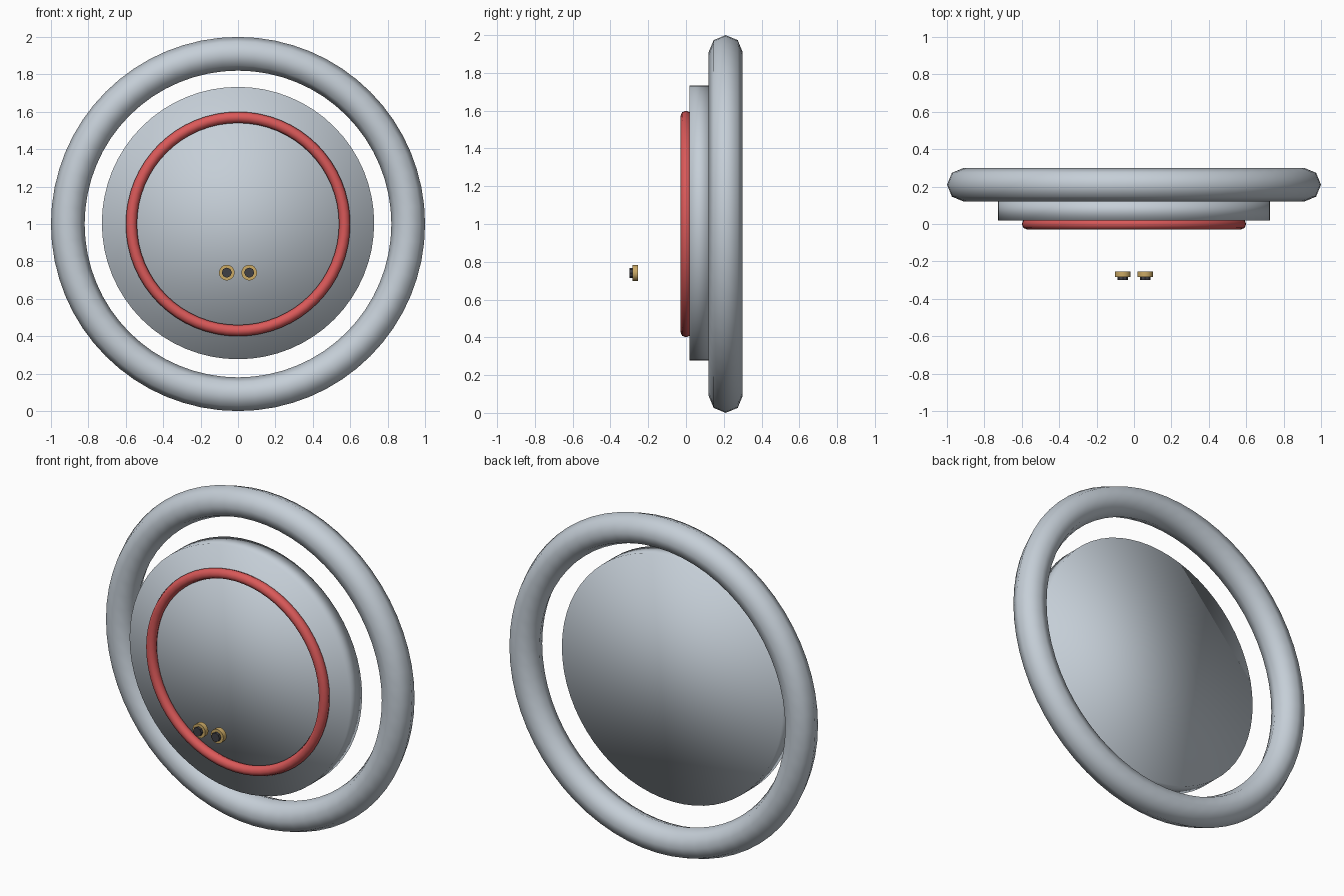
import bpy
from math import pi

cube = bpy.data.objects.get("Cube")
if cube:
    bpy.data.objects.remove(cube, do_unlink=True)


def make_material(name, rgb):
    mat = bpy.data.materials.new(name)
    mat.use_nodes = True
    color = (*rgb, 1)
    mat.diffuse_color = color
    mat.node_tree.nodes["Principled BSDF"].inputs["Base Color"].default_value = color
    return mat


steel = make_material("pale_steel", (0.56, 0.62, 0.68))
red = make_material("red", (0.70, 0.10, 0.10))
brass = make_material("brass", (0.60, 0.40, 0.13))
dark = make_material("dark_grey", (0.05, 0.05, 0.06))


def finish(name, mat):
    obj = bpy.context.object
    obj.name = obj.data.name = name
    obj.data.materials.append(mat)
    return obj


def ring(name, mat, y, major, minor, sides):
    """Smooth torus facing the front."""
    bpy.ops.mesh.primitive_torus_add(
        location=(0, y, 1), rotation=(pi / 2, 0, 0), major_radius=major,
        minor_radius=minor, major_segments=64, minor_segments=sides)
    bpy.ops.object.shade_smooth()
    return finish(name, mat)


def disc(name, mat, x, z, front, back, radius, sides):
    """Cylinder along y between two depths."""
    bpy.ops.mesh.primitive_cylinder_add(
        location=(x, (front + back) / 2, z), rotation=(pi / 2, 0, 0),
        radius=radius, depth=back - front, vertices=sides)
    return finish(name, mat)


# Outer rim and softly shaded centre plate
ring("outer_rim", steel, 0.21, 0.91, 0.09, 8)
disc("centre_plate", steel, 0, 1.005, 0.018, 0.13, 0.728, 64)
bpy.ops.object.shade_smooth()

# Red trim on the plate
ring("red_trim", red, 0, 0.57, 0.03, 8)

# Pair of brass studs floating in front, each with a dark tip
for side, x in (("right", -0.06), ("left", 0.06)):
    disc(side + "_stud", brass, x, 0.74, -0.283, -0.253, 0.042, 16)
    bpy.ops.object.shade_smooth_by_angle()
    disc(side + "_stud_tip", dark, x, 0.74, -0.3, -0.283, 0.027, 8)
